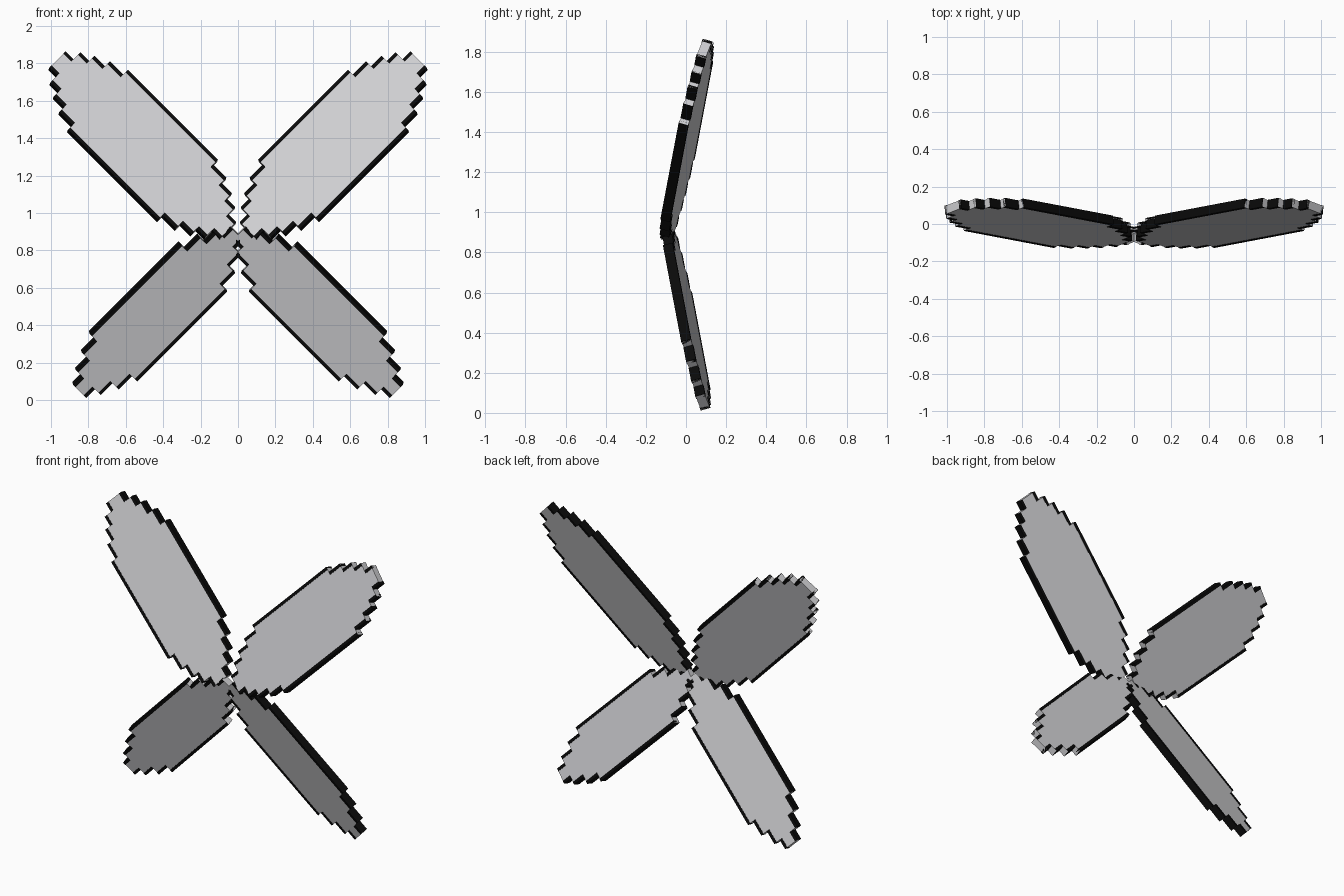
import bpy
import bmesh
from mathutils import Vector

cube = bpy.data.objects.get("Cube")
if cube:
    bpy.data.objects.remove(cube, do_unlink=True)


def material(name, color):
    mat = bpy.data.materials.new(name)
    mat.use_nodes = True
    mat.diffuse_color = color
    mat.node_tree.nodes["Principled BSDF"].inputs["Base Color"].default_value = color
    return mat


GREY = material("pale grey", (0.64, 0.64, 0.66, 1))
BLACK = material("black", (0.003, 0.003, 0.003, 1))
THICK = 0.046
TRIM = 0.018
TILT_LONG, TILT_WIDE = 0.134, 0.276


def prism(bm, outline, to_world, near, far, slot):
    """Extrude a flat outline between two depths of the tilted blade."""
    front = [bm.verts.new(to_world(u, v, near)) for u, v in outline]
    back = [bm.verts.new(to_world(u, v, far)) for u, v in outline]
    faces = [bm.faces.new(front), bm.faces.new(back[::-1])]
    n = len(outline)
    for i in range(n):
        j = (i + 1) % n
        faces.append(bm.faces.new((front[i], back[i], back[j], front[j])))
    for f in faces:
        f.material_index = slot


def blade(name, centre, steps, side, up):
    """A stepped oval blade; steps list (half width, half length) from the middle out."""
    cu, cv = centre
    long_axis = Vector((side, 0, up)) / 2 ** 0.5
    wide_axis = Vector((-side, 0, up)) / 2 ** 0.5
    origin = Vector((0, -0.018, 0)) + long_axis * cu + wide_axis * cv
    if up < 0:
        origin.z += 0
    long_dir = long_axis + Vector((0, TILT_LONG, 0))
    wide_dir = wide_axis + Vector((0, TILT_WIDE, 0))
    normal = long_dir.cross(wide_dir).normalized()
    if normal.y < 0:
        normal.negate()

    def to_world(u, v, depth):
        return origin + long_dir * u + wide_dir * v + normal * depth

    # Stepped outline, one quarter repeated around the oval
    quarter = []
    for i, (w, l) in enumerate(steps):
        quarter.append((l, w))
        if i + 1 < len(steps):
            quarter.append((l, steps[i + 1][0]))
    upper = [(-u, v) for u, v in reversed(quarter)] + quarter
    outline = upper + [(-u, -v) for u, v in upper]
    bm = bmesh.new()
    prism(bm, outline, to_world, 0, THICK, 0)

    # Black trim along every lengthwise edge
    spans = [(-steps[0][1], steps[0][1], steps[0][0])]
    for (_, inner), (w, outer) in zip(steps, steps[1:]):
        spans += [(inner, outer, w), (-outer, -inner, w)]
    for a, b, w in spans:
        for s in (1, -1):
            lo, hi = s * (w - TRIM + 0.002), s * (w + 0.002)
            prism(bm, [(a, lo), (b, lo), (b, hi), (a, hi)],
                  to_world, -0.002, THICK + 0.002, 1)

    bmesh.ops.recalc_face_normals(bm, faces=bm.faces)
    mesh = bpy.data.meshes.new(name)
    bm.to_mesh(mesh)
    bm.free()
    mesh.materials.append(GREY)
    mesh.materials.append(BLACK)
    obj = bpy.data.objects.new(name, mesh)
    bpy.context.scene.collection.objects.link(obj)


UPPER = [(0.225, 0.34), (0.19, 0.44), (0.152, 0.52), (0.112, 0.585), (0.06, 0.645)]
LOWER = [(0.178, 0.34), (0.138, 0.44), (0.092, 0.53), (0.048, 0.595)]

for side, label in ((1, "left"), (-1, "right")):
    blade(label + "_upper_wing", (1.325, 0.605), UPPER, side, 1)
    # Lower blades hang downward, so their width axis runs the other way
    blade(label + "_lower_wing", (-0.03, -0.632), LOWER, side, -1)
